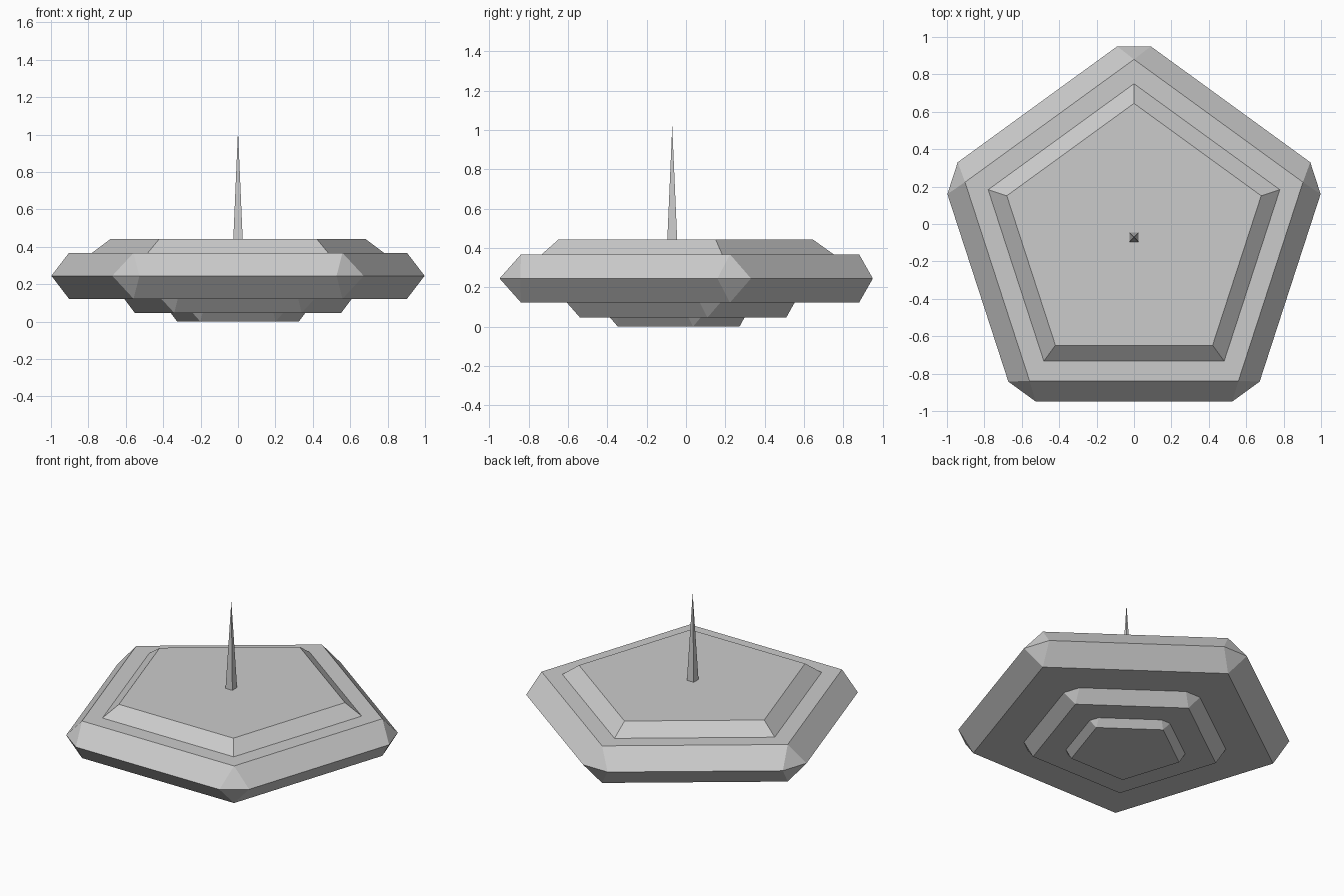
import bpy, bmesh
from math import pi, sin, cos
from mathutils import Vector

if "Cube" in bpy.data.objects:
    bpy.data.objects.remove(bpy.data.objects["Cube"])

CY = -0.07  # pentagon centre in y


def corner(i, radius, lateral=0.0):
    """Pentagon corner point i (point 0 at the back), shifted sideways by lateral."""
    a = pi / 2 + i * 2 * pi / 5
    return (radius * cos(a) - lateral * sin(a),
            CY + radius * sin(a) + lateral * cos(a))


def pentagon(bm, r, z):
    return [bm.verts.new((*corner(i, r), z)) for i in range(5)]


def girdle(bm, s, z):
    """Ten-sided ring: each pentagon corner cut in two."""
    return [bm.verts.new((*corner(i, 1.02 * s, t * 0.0895 * s), z))
            for i in range(5) for t in (-1, 1)]


def join_cut(bm, pent, ring):
    """Sloped sides and corner triangles between a pentagon and a ten-sided ring."""
    for i in range(5):
        j = (i + 1) % 5
        bm.faces.new((pent[i], ring[2 * i], ring[2 * i + 1]))
        bm.faces.new((pent[i], ring[2 * i + 1], ring[2 * j], pent[j]))


def finish(bm, name):
    bmesh.ops.recalc_face_normals(bm, faces=bm.faces)
    me = bpy.data.meshes.new(name)
    bm.to_mesh(me)
    bm.free()
    ob = bpy.data.objects.new(name, me)
    bpy.context.collection.objects.link(ob)
    return ob


# Main disc: chamfered both above and below its widest ring
bm = bmesh.new()
top, ring, low = pentagon(bm, 0.95, 0.368), girdle(bm, 1, 0.245), pentagon(bm, 0.95, 0.122)
join_cut(bm, top, ring)
join_cut(bm, low, ring)
bm.faces.new(top)
bm.faces.new(low)
finish(bm, "main_disc")

# Two smaller tiers stepping down underneath
for name, s, z1, z0 in (("lower_tier", 0.61, 0.122, 0.046),
                        ("bottom_tier", 0.36, 0.046, 0.0)):
    bm = bmesh.new()
    ring, low = girdle(bm, s, z1), pentagon(bm, 0.95 * s, z0)
    join_cut(bm, low, ring)
    bm.faces.new(ring)
    bm.faces.new(low)
    finish(bm, name)

# Raised upper deck with plain sloped sides
bm = bmesh.new()
base, top = pentagon(bm, 0.82, 0.368), pentagon(bm, 0.715, 0.443)
for i in range(5):
    j = (i + 1) % 5
    bm.faces.new((base[i], base[j], top[j], top[i]))
bm.faces.new(base)
bm.faces.new(top)
finish(bm, "upper_deck")

# Square needle spire
bpy.ops.mesh.primitive_cone_add(vertices=4, radius1=0.0354, radius2=0, depth=0.577,
                                location=(0, CY, 0.443 + 0.577 / 2),
                                rotation=(0, 0, pi / 4))
bpy.context.object.name = "spire"
